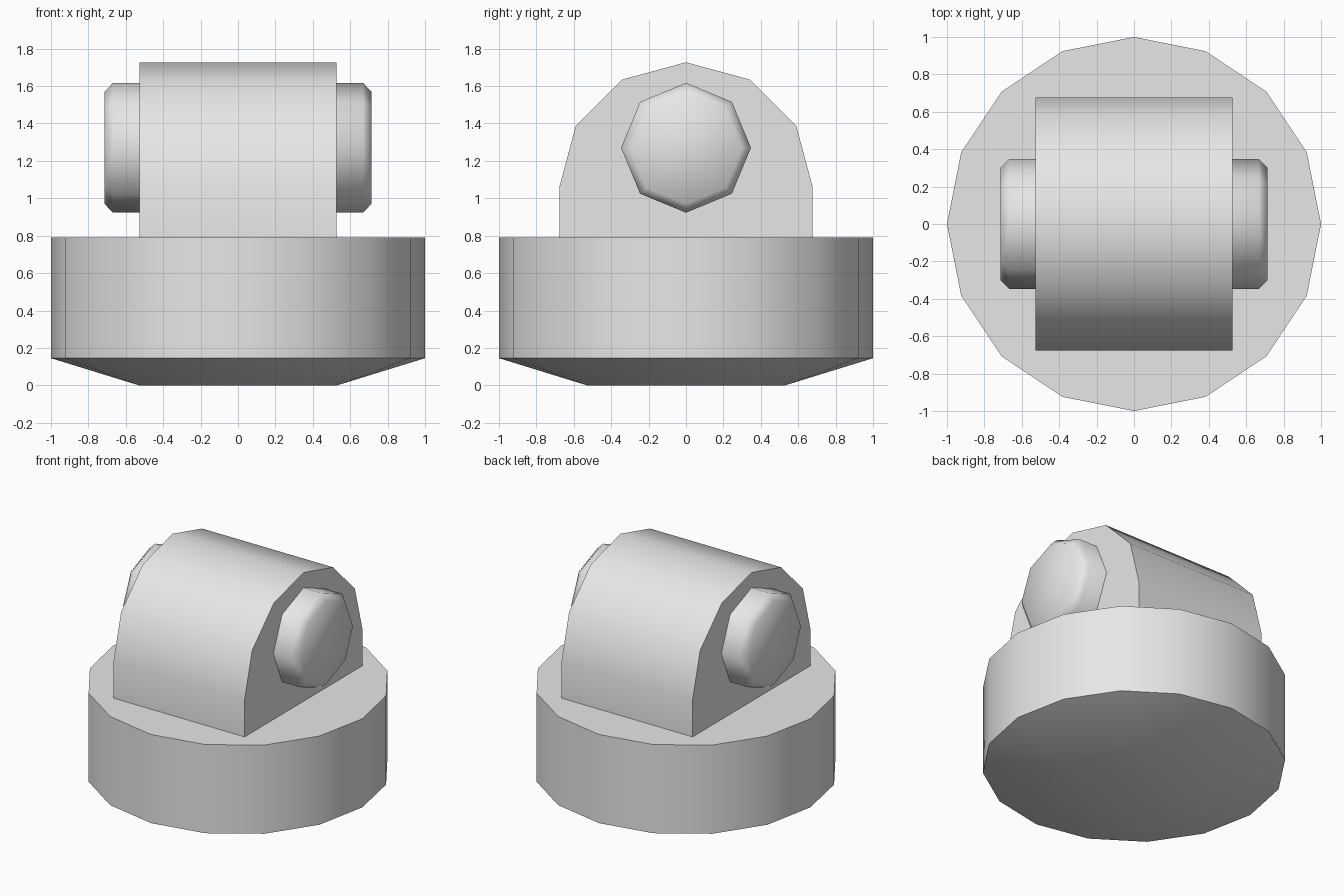
import bpy
import bmesh
from math import cos, sin, tau, radians

cube = bpy.data.objects.get("Cube")
if cube:
    bpy.data.objects.remove(cube, do_unlink=True)

# One plain grey for the whole model
grey = bpy.data.materials.new("plain_grey")
grey.use_nodes = True
grey.diffuse_color = (0.8, 0.8, 0.8, 1)
grey.node_tree.nodes["Principled BSDF"].inputs["Base Color"].default_value = (0.8, 0.8, 0.8, 1)


def ring(sides, radius):
    """Corners of a regular polygon with its first corner on the first axis."""
    return [(radius * cos(tau * i / sides), radius * sin(tau * i / sides)) for i in range(sides)]


def convex_part(name, points, smooth_angle):
    """Wrap the points in a clean convex solid."""
    bm = bmesh.new()
    for p in points:
        bm.verts.new(p)
    bmesh.ops.convex_hull(bm, input=bm.verts)
    bmesh.ops.dissolve_limit(bm, angle_limit=radians(0.5), verts=bm.verts, edges=bm.edges)
    bmesh.ops.recalc_face_normals(bm, faces=bm.faces)
    mesh = bpy.data.meshes.new(name)
    bm.to_mesh(mesh)
    bm.free()
    mesh.materials.append(grey)
    obj = bpy.data.objects.new(name, mesh)
    bpy.context.collection.objects.link(obj)
    bpy.ops.object.select_all(action="DESELECT")
    obj.select_set(True)
    bpy.context.view_layer.objects.active = obj
    bpy.ops.object.shade_smooth_by_angle(angle=radians(smooth_angle))
    return obj


# Round base: sixteen-sided drum tapering to an octagonal foot
base_rings = [(8, 0.53, 0), (16, 1, 0.145), (16, 1, 0.79)]
convex_part("base", [(x, y, z) for n, r, z in base_rings for x, y in ring(n, r)], 35)

# Arched block standing on the base
half_arch = [(0.677, 0.77), (0.677, 1.06), (0.59, 1.385), (0.34, 1.635), (0, 1.727)]
convex_part("arched_block", [(x, s * y, z) for x in (-0.527, 0.527)
                             for s in (-1, 1) for y, z in half_arch if y or s > 0], 35)

# Octagonal pin with chamfered ends, running through the block
pin_rings = [(-0.714, 0.30), (-0.668, 0.347), (0.668, 0.347), (0.714, 0.30)]
convex_part("pin", [(x, y, 1.27 + z) for x, r in pin_rings for y, z in ring(8, r)], 50)
